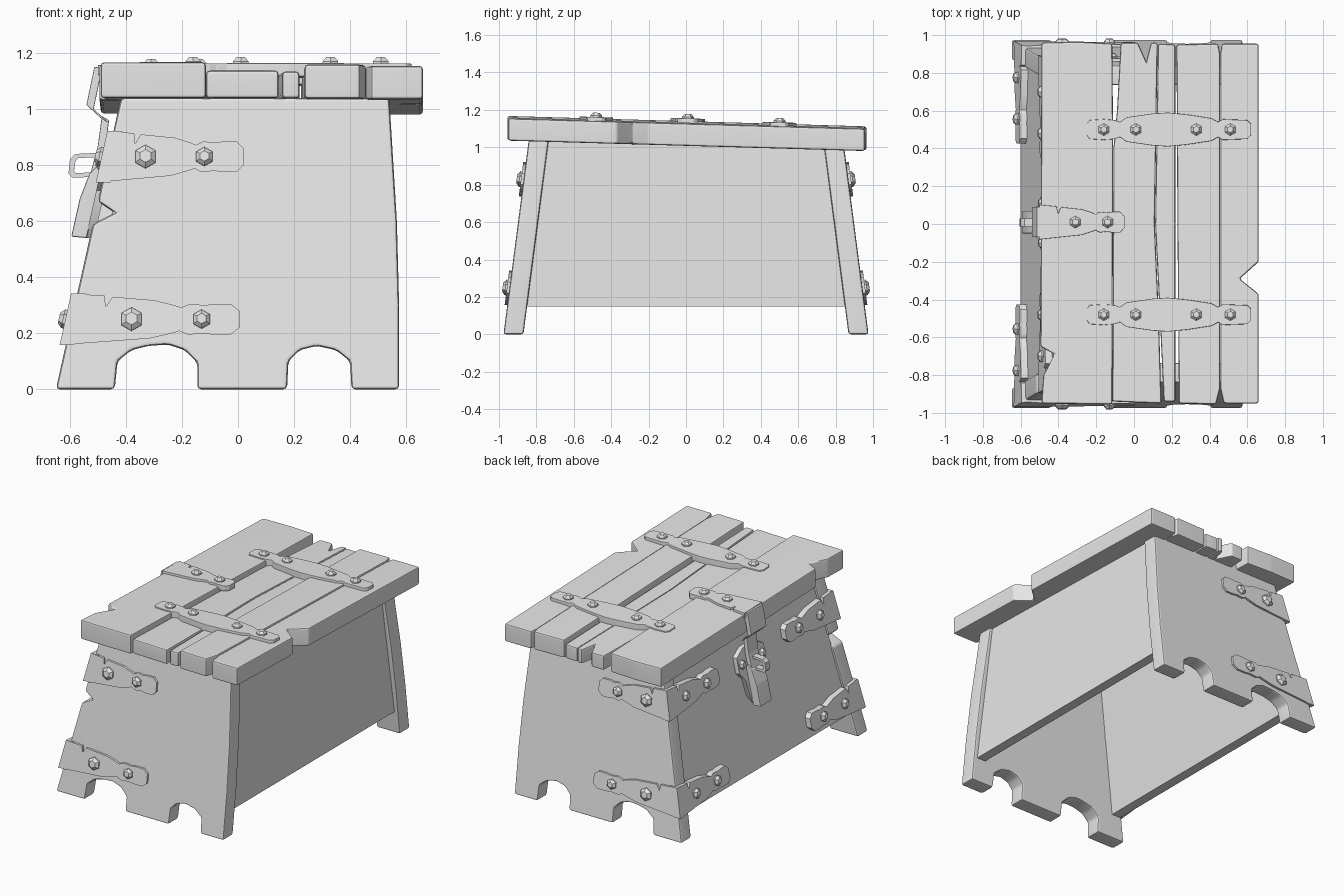
import bpy, bmesh
from mathutils import Vector

cube = bpy.data.objects.get("Cube")
if cube:
    bpy.data.objects.remove(cube)

GREY = (0.8, 0.8, 0.8, 1)
mat = bpy.data.materials.new("plain grey")
mat.use_nodes = True
mat.diffuse_color = GREY
mat.node_tree.nodes["Principled BSDF"].inputs["Base Color"].default_value = GREY


def finish(name, bm):
    bmesh.ops.recalc_face_normals(bm, faces=bm.faces)
    mesh = bpy.data.meshes.new(name)
    bm.to_mesh(mesh)
    bm.free()
    mesh.materials.append(mat)
    ob = bpy.data.objects.new(name, mesh)
    bpy.context.collection.objects.link(ob)
    bpy.ops.object.select_all(action='DESELECT')
    ob.select_set(True)
    bpy.context.view_layer.objects.active = ob
    bpy.ops.object.shade_smooth_by_angle(angle=0.6)
    ob.modifiers.new("even shading", 'WEIGHTED_NORMAL').keep_sharp = True


def prism(name, outline, low, high, place, bevel=0.0):
    """Extrude a flat outline between two depths and set it in a surface frame."""
    bm = bmesh.new()
    face = bm.faces.new([bm.verts.new((u, v, low)) for u, v in outline])
    new = bmesh.ops.extrude_face_region(bm, geom=[face])["geom"]
    for v in new:
        if isinstance(v, bmesh.types.BMVert):
            v.co.z = high
    if bevel:
        bmesh.ops.recalc_face_normals(bm, faces=bm.faces)
        bmesh.ops.bevel(bm, geom=bm.edges[:], offset=bevel, segments=2,
                        profile=0.5, affect='EDGES', clamp_overlap=True)
    for v in bm.verts:
        v.co = place(*v.co)
    finish(name, bm)


def bolt(name, u, v, w, place, r=0.033):
    """Faceted six-sided bolt head, standing on a surface frame."""
    base = place(u, v, w)
    out = (place(u + 1, v, w) - base).cross(place(u, v + 1, w) - base).normalized()
    if out.dot(place(u, v, w + 1) - base) < 0:
        out = -out
    turn = out.to_track_quat('Z', 'Y')
    bm = bmesh.new()
    rings = []
    for k, h in ((1, -0.01), (1, 0.008), (0.55, 0.023)):
        ring = bmesh.ops.create_circle(bm, segments=6, radius=r * k)["verts"]
        for p in ring:
            p.co.z = h
        rings.append(ring)
    for a, b in zip(rings, rings[1:]):
        for i in range(6):
            j = (i + 1) % 6
            bm.faces.new((a[i], a[j], b[j], b[i]))
    bm.faces.new(rings[0])
    bm.faces.new(rings[-1])
    for p in bm.verts:
        p.co = base + turn @ p.co
    finish(name, bm)


# Surface frames: (along, across, outward) to world
def lid(u, v, w):
    return Vector((u, v, w - 0.029 * v))


def end(s):
    return lambda u, v, w: Vector((u, s * (0.976 - 0.13 * v + w), v))


def front_side(u, v, w):
    return Vector((-0.65 + 0.223 * v - w, u, v))


def rear_side(u, v, w):
    return Vector((0.56 - 0.03 * v + w, u, v))


def section(u, v, w):
    return Vector((u, w, v))


HALF = [(0, .092), (.5, .068), (.62, .05), (.66, .042), (.71, .055),
        (.8, .05), (.85, .055), (.95, .055), (1, .03)]
TEAR = [(.2, .084), (.22, .045), (.25, .08)]


def strap_outline(start, stop, mid, lean=0.0):
    """Tapered strap with a waist, rounded tip and one torn nick."""
    upper = HALF[:1] + TEAR + HALF[1:]
    lower = [(t, -h) for t, h in reversed(HALF)]
    return [(start + (stop - start) * t + lean * h * (1 - t), mid + h)
            for t, h in upper + lower]


# End boards with two foot arches; only the front one has a chipped edge
board = [(-.65, 0), (-.44, 0), (-.43, .1), (-.38, .14), (-.32, .155), (-.25, .16),
         (-.19, .14), (-.145, .095), (-.145, 0), (.175, 0), (.18, .1), (.22, .14),
         (.28, .155), (.35, .14), (.4, .1), (.405, 0), (.575, 0), (.575, .3),
         (.567, .6), (.54, 1.04), (-.418, 1.04)]
chip = [(-.5, .67), (-.44, .63), (-.518, .59)]
for s, tag, outline in ((-1, "front", board + chip), (1, "back", board)):
    prism(tag + "_end_board", outline, -0.107, 0, end(s), 0.014)

# Long side panels, open underneath
panel = [(-.85, .15), (.85, .15), (.75, 1.03), (-.75, 1.03)]
prism("latch_side_panel", panel, -0.08, -0.015, front_side)
prism("plain_side_panel", panel, -0.07, -0.006, rear_side)

# Lid planks: outline, underside, top
planks = [
    ([(-.49, -.95), (-.115, -.955), (-.11, .4), (-.115, .955), (-.3, .965), (-.49, .96),
      (-.495, -.65), (-.42, -.69), (-.48, -.8)], 1.012, 1.14),
    ([(-.114, -.94), (.145, -.95), (.132, -.5), (.11, 0), (.125, .96), (.09, .96),
      (.065, .86), (.02, .96), (-.07, .96), (-.09, .6), (-.109, .4)], 1.012, 1.11),
    ([(.158, -.94), (.219, -.94), (.219, 0), (.219, .95), (.127, .955), (.112, 0),
      (.137, -.5)], 1.012, 1.107),
    ([(.238, -.95), (.435, -.955), (.456, -.87), (.456, .9), (.445, .955), (.225, .95),
      (.23, 0)], 1.01, 1.132),
    ([(.475, -.95), (.66, -.95), (.66, -.37), (.56, -.29), (.66, -.2), (.66, .955),
      (.465, .955), (.457, .9), (.457, -.87)], 1.008, 1.127),
]
for i, (outline, low, high) in enumerate(planks):
    prism("lid_plank_%d" % (i + 1), outline, low, high, lid, 0.012)

# Two double-ended lid straps
arm = [(-.25, .03), (-.235, .05), (-.16, .055), (-.1, .05), (-.075, .04), (-.04, .065),
       (.1, .085), (.18, .09), (.28, .08), (.41, .06), (.445, .04), (.47, .055),
       (.6, .05), (.62, .03)]
for y, tag in ((-.48, "front"), (.5, "back")):
    outline = [(u, y + h) for u, h in arm] + [(u, y - h) for u, h in reversed(arm)]
    prism(tag + "_lid_strap", outline, 1.1, 1.148, lid, 0.004)
    for x in (-.16, .01, .33, .51):
        bolt(tag + "_lid_bolt", x, y, 1.148, lid, 0.032)

# Corner straps folded around each edge of the latch side
for s, tag in ((-1, "front"), (1, "back")):
    for z, tip, big, small in ((.83, .02, -.33, -.12), (.25, .005, -.38, -.13)):
        edge = -.65 + .223 * z - 0.022
        prism(tag + "_corner_strap", strap_outline(edge, tip, z, 0.223),
              -0.01, 0.014, end(s))
        bolt(tag + "_corner_bolt", big, z, 0.014, end(s), 0.042)
        bolt(tag + "_corner_bolt", small, z, 0.014, end(s), 0.034)
        y0 = 0.976 - 0.13 * z + 0.012
        side = strap_outline(s * y0, s * (y0 - .53), z, -s * 0.13)
        prism(tag + "_side_strap", side, -0.03, 0.022, front_side)
        for d in (.18, .4):
            bolt(tag + "_side_bolt", s * (y0 - d), z, 0.022, front_side, 0.034)

# Latch: lid strap, bent flap, lock plate, tongue and staple
prism("latch_lid_strap", strap_outline(-.5, -.05, .01), 1.12, 1.155, lid, 0.003)
for x in (-.31, -.14):
    bolt("latch_bolt", x, .01, 1.155, lid, 0.032)
flap = [(-.46, 1.135), (-.487, 1.135), (-.515, 1.0), (-.46, .95)]
hasp = [(-.46, .96), (-.475, .85), (-.505, .74)]
for name, path, low, high in (("latch_flap", flap, -.07, .09), ("latch_hasp", hasp, -.04, .06)):
    strip = path + [(x - .026, z + .015) for x, z in reversed(path)]
    prism(name, strip, low, high, section, 0.004)
plate = [(-.135, .86), (-.05, .9), (.07, .9), (.145, .86), (.145, .76), (.1, .71),
         (.085, .6), (.04, .54), (-.02, .54), (-.065, .6), (-.08, .71), (-.135, .76)]
prism("lock_plate", plate, -0.03, 0.014, front_side)
for y in (-.1, .11):
    bolt("lock_bolt", y, .81, .014, front_side, 0.03)
blade = [(-.5, .8), (-.53, .77), (-.565, .68), (-.595, .545), (-.54, .54), (-.51, .67),
         (-.48, .78)]
prism("latch_tongue", blade, -.05, .07, section, 0.006)
staple = [(-.48, .845), (-.58, .84), (-.6, .82), (-.605, .77), (-.59, .755), (-.48, .76),
          (-.48, .775), (-.58, .772), (-.585, .78), (-.58, .815), (-.57, .825), (-.48, .83)]
prism("latch_staple", staple, -.012, .03, section)
